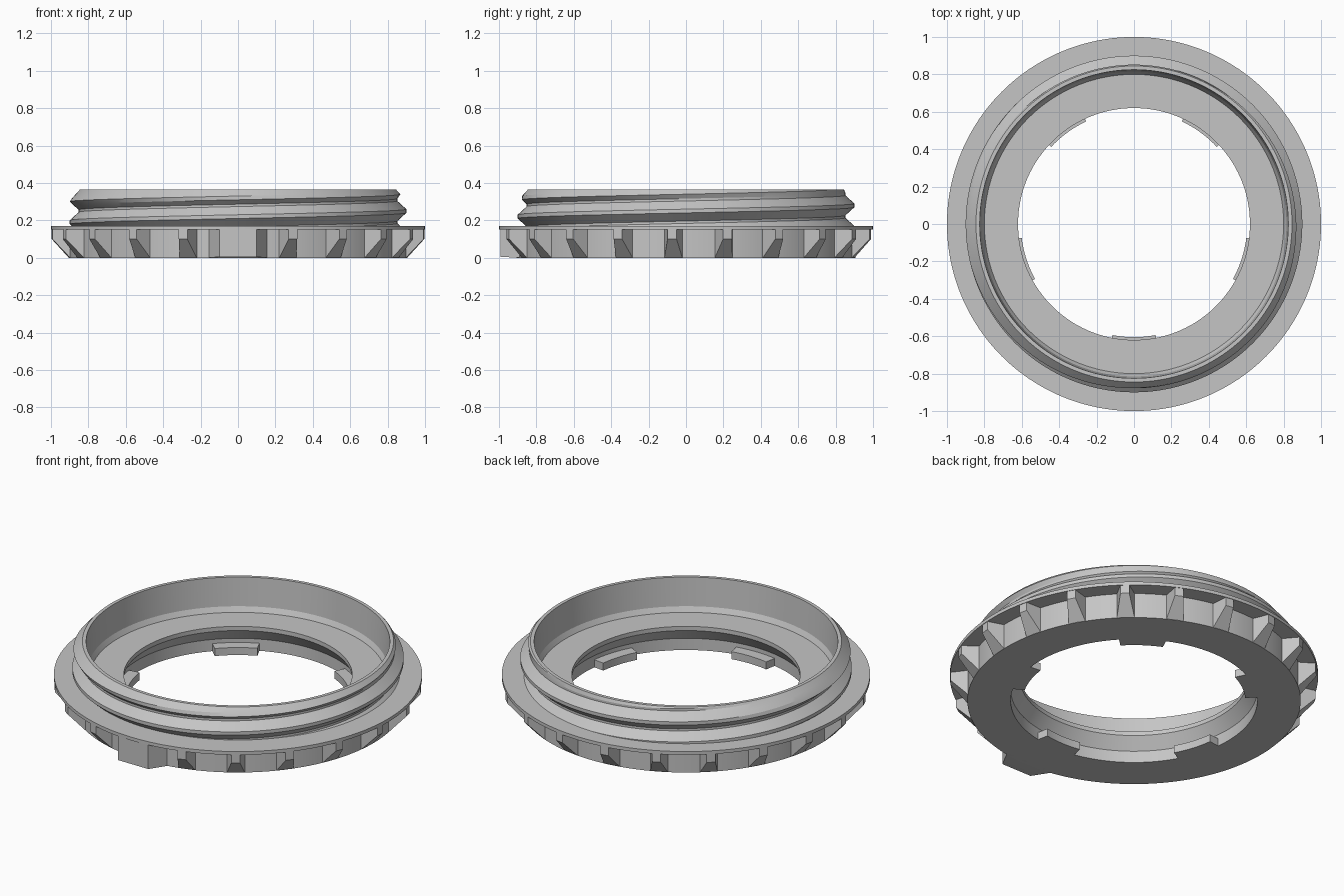
import bpy, bmesh
from math import sin, cos, pi, radians

if "Cube" in bpy.data.objects:
    bpy.data.objects.remove(bpy.data.objects["Cube"])

grey = bpy.data.materials.new("plain_grey")
grey.use_nodes = True
grey.diffuse_color = (0.56, 0.56, 0.56, 1)
grey.node_tree.nodes["Principled BSDF"].inputs["Base Color"].default_value = (0.56, 0.56, 0.56, 1)

SEGMENTS = 168
FRONT = -pi / 2
TEETH = 21
FLANGE_LOW, FLANGE_TOP, TOP = 0.15, 0.17, 0.365
CORE = 0.905


def polar(radius, angle, z):
    return (radius * cos(angle), radius * sin(angle), z)


def finish(name, bm, angle=20):
    bmesh.ops.remove_doubles(bm, verts=bm.verts, dist=1e-5)
    bmesh.ops.dissolve_degenerate(bm, edges=bm.edges, dist=1e-5)
    bmesh.ops.recalc_face_normals(bm, faces=bm.faces)
    mesh = bpy.data.meshes.new(name)
    bm.to_mesh(mesh)
    bm.free()
    mesh.materials.append(grey)
    obj = bpy.data.objects.new(name, mesh)
    bpy.context.collection.objects.link(obj)
    bpy.ops.object.select_all(action='DESELECT')
    obj.select_set(True)
    bpy.context.view_layer.objects.active = obj
    bpy.ops.object.shade_smooth_by_angle(angle=radians(angle))
    return obj


def skin(bm, columns, wrap):
    """Join neighbouring columns of points with quads."""
    grid = [[bm.verts.new(p) for p in col] for col in columns]
    for a, b in zip(grid, grid[1:]):
        count = len(a) if wrap else len(a) - 1
        for j in range(count):
            k = (j + 1) % len(a)
            bm.faces.new((a[j], b[j], b[k], a[k]))
    return grid


# Ring body: base, flange, neck and stepped bore in one turned profile
profile = [(0.67, 0), (CORE, 0), (CORE, FLANGE_LOW), (1, FLANGE_LOW), (1, FLANGE_TOP),
           (0.84, FLANGE_TOP), (0.84, TOP), (0.825, TOP), (0.815, 0.195),
           (0.80, 0.165), (0.62, 0.165), (0.62, 0.14), (0.67, 0.07)]
bm = bmesh.new()
skin(bm, [[polar(r, 2 * pi * i / SEGMENTS, z) for r, z in profile]
          for i in range(SEGMENTS + 1)], True)
finish("ring_body", bm)

# Screw thread on the neck, trimmed by a cone at the top
PITCH, FIRST_CREST = 0.12, 0.22


def thread_radius(z, crest):
    d = abs((z - crest + PITCH / 2) % PITCH - PITCH / 2)
    ridge = min(0.9, max(0.852, 0.9 - (d - 0.01) * 1.1))
    return min(ridge, 0.845 + (TOP - z) * 0.91)


columns = []
for i in range(SEGMENTS + 1):
    angle = FRONT + 2 * pi * i / SEGMENTS
    crest = FIRST_CREST + PITCH * i / SEGMENTS
    heights = [crest + PITCH * k + d for k in range(-2, 3)
               for d in (-0.0536, -0.03, -0.01, 0.01, 0.03, 0.0536)]
    heights = [min(TOP, max(FLANGE_TOP, z)) for z in heights]
    outline = [polar(thread_radius(z, crest), angle, z) for z in heights]
    columns.append([polar(0.84, angle, FLANGE_TOP)] + outline + [polar(0.84, angle, TOP)])
bm = bmesh.new()
skin(bm, columns, False)
finish("screw_thread", bm, 15)


# Grip ribs: splayed sides and a sloping underside
def add_rib(bm, angle, base_half, tip_half, tip, tip_z, inner=0.88):
    def point(r, side, z):
        x, y = r * cos(angle), r * sin(angle)
        return bm.verts.new((x - side * sin(angle), y + side * cos(angle), z))
    foot_r = (CORE ** 2 - base_half ** 2) ** 0.5
    rings = []
    for s in (-1, 1):
        rings.append([point(inner, s * base_half, 0), point(foot_r, s * base_half, 0),
                      point(tip, s * tip_half, tip_z), point(tip, s * tip_half, FLANGE_LOW),
                      point(foot_r, s * base_half, FLANGE_LOW),
                      point(inner, s * base_half, FLANGE_LOW)])
    left, right = rings
    for side in rings:
        bm.faces.new((side[0], side[1], side[4], side[5]))
        bm.faces.new((side[1], side[2], side[3], side[4]))
    for j in range(6):
        k = (j + 1) % 6
        bm.faces.new((left[j], right[j], right[k], left[k]))


bm = bmesh.new()
for i in range(1, TEETH):
    add_rib(bm, FRONT + 2 * pi * i / TEETH, 0.048, 0.024, 0.997, 0.1)
finish("grip_ribs", bm, 5)

# Wide index block at the front
bm = bmesh.new()
add_rib(bm, FRONT, 0.155, 0.1, 0.993, 0.005, 0.86)
finish("index_block", bm, 5)

# Five bayonet tabs inside the bore
bm = bmesh.new()
for i in range(5):
    middle = FRONT + 2 * pi * i / 5
    section = [(0.605, 0), (0.69, 0), (0.69, 0.045), (0.605, 0.045)]
    angles = [middle + radians(11) * (j / 5 - 1) for j in range(11)]
    grid = skin(bm, [[polar(r, a, z) for r, z in section] for a in angles], True)
    bm.faces.new(grid[0])
    bm.faces.new(grid[-1])
finish("bayonet_tabs", bm)
